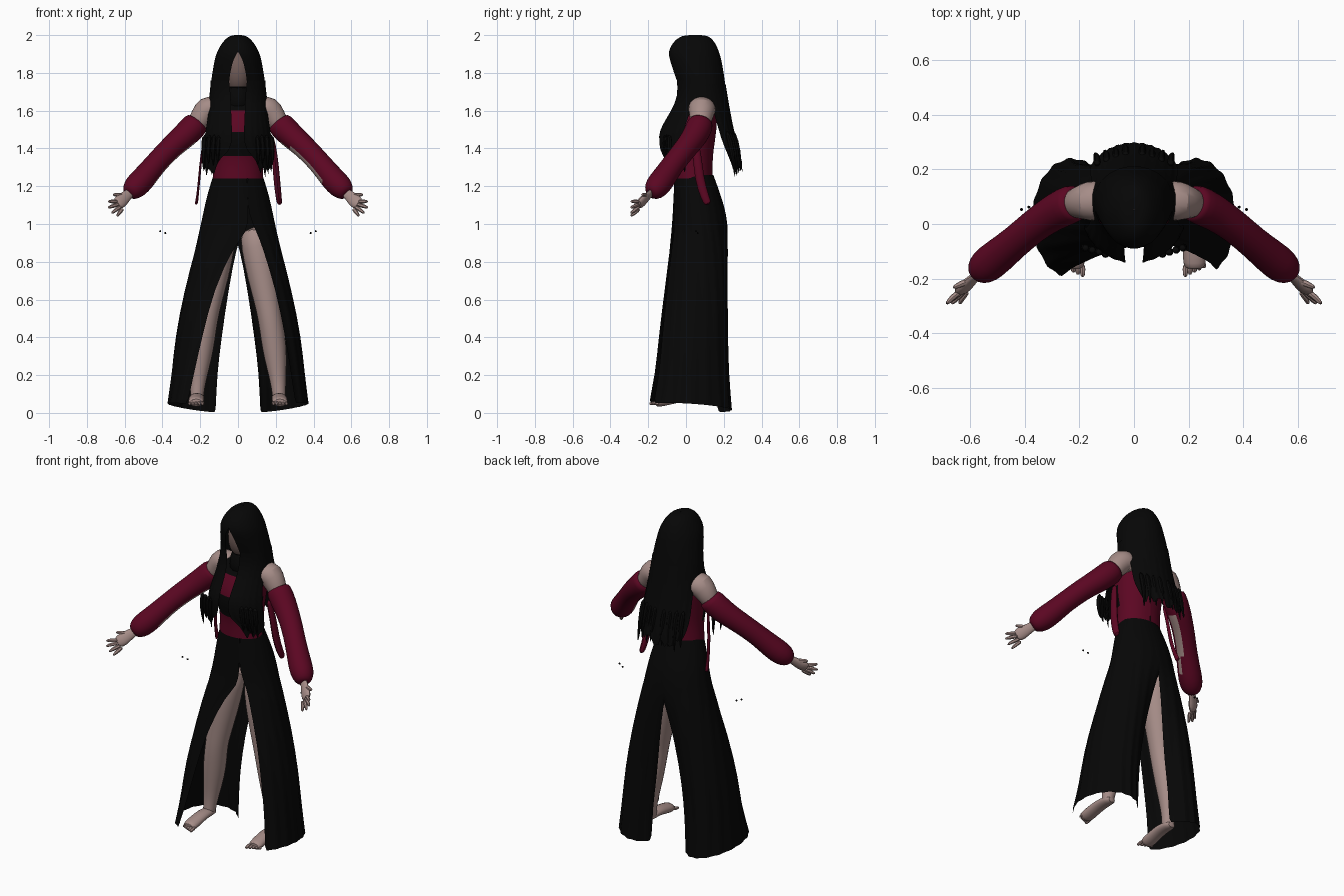
import bpy, bmesh, math, random
from mathutils import Vector

random.seed(4)
if "Cube" in bpy.data.objects:
    bpy.data.objects.remove(bpy.data.objects["Cube"])


def material(name, rgb):
    m = bpy.data.materials.new(name)
    m.use_nodes = True
    m.diffuse_color = (*rgb, 1)
    m.node_tree.nodes["Principled BSDF"].inputs["Base Color"].default_value = (*rgb, 1)
    return m


BLACK = material("black", (.002, .002, .002))
CRIMSON = material("crimson", (.105, .002, .016))
SKIN = material("skin", (.38, .265, .245))
FACE = material("dusky skin", (.16, .105, .095))


def finish(name, bm, mats, rule=None, subdiv=1):
    """Turn a bmesh into a smooth object; rule(face) picks the material slot."""
    bmesh.ops.recalc_face_normals(bm, faces=bm.faces)
    bm.normal_update()
    for f in bm.faces:
        f.material_index = rule(f) if rule else 0
    mesh = bpy.data.meshes.new(name)
    bm.to_mesh(mesh)
    bm.free()
    for m in mats:
        mesh.materials.append(m)
    ob = bpy.data.objects.new(name, mesh)
    bpy.context.collection.objects.link(ob)
    bpy.context.view_layer.objects.active = ob
    bpy.ops.object.select_all(action='DESELECT')
    ob.select_set(True)
    bpy.ops.object.shade_smooth_by_angle(angle=math.radians(50))
    if subdiv:
        ob.modifiers.new("Smooth", 'SUBSURF').levels = subdiv
    return ob


def bridge(bm, rows, closed=False):
    for a, b in zip(rows, rows[1:]):
        n = len(a)
        for j in range(n if closed else n - 1):
            k = (j + 1) % n
            bm.faces.new((a[j], a[k], b[k], b[j]))


def shell(name, levels, mats, s=1, n=20, fold=0, jag=0, hem=0, rule=None):
    """Open sheet through elliptical arcs: z, outer x, inner x, front y, back y, angles."""
    bm = bmesh.new()
    rows = []
    for i, (z, out, inn, y0, y1, a0, a1) in enumerate(levels):
        t = i / (len(levels) - 1)
        last = i == len(levels) - 1
        row = []
        for j in range(n + 1):
            a = math.radians(a0 + (a1 - a0) * j / n)
            w = 1 + fold * t * math.cos(j * 2.1)
            x = (out + inn) / 2 + (out - inn) / 2 * w * math.sin(a)
            y = (y0 + y1) / 2 - (y1 - y0) / 2 * w * math.cos(a)
            dz = (hem * math.cos(a - 1) - jag * random.random()) if last else 0
            row.append(bm.verts.new((s * x, y, z + dz)))
        rows.append(row)
    bridge(bm, rows)
    return finish(name, bm, mats, rule)


def tube(name, path, mats, s=1, sides=10, fu=1, fv=1, rule=None):
    """Capped tube along points x, y, z, radius, optionally flattened."""
    bm = bmesh.new()
    pts = [Vector((s * p[0], p[1], p[2])) for p in path]
    rows = []
    for i, p in enumerate(pts):
        t = (pts[min(i + 1, len(pts) - 1)] - pts[max(i - 1, 0)]).normalized()
        ref = Vector((1, 0, 0)) if abs(t.y) > .8 else Vector((0, 1, 0))
        u = t.cross(ref).normalized()
        v = t.cross(u)
        r = path[i][3]
        rows.append([bm.verts.new(p + u * r * fu * math.cos(a) + v * r * fv * math.sin(a))
                     for a in (math.tau * j / sides for j in range(sides))])
    bridge(bm, rows, True)
    bm.faces.new(rows[0])
    bm.faces.new(rows[-1])
    return finish(name, bm, mats, rule)


def torso_colour(f):
    c = f.calc_center_median()
    front = c.y < .04
    if c.z < 1.59:
        return 2 if front and 1.36 < c.z < 1.49 else 0
    return 2 if front and abs(c.x) < .11 else 1


# Bodice with a dark bust band, a dark collar in front and bare skin above
torso = [(1.24, .135, -.065, .14), (1.3, .132, -.065, .14), (1.36, .132, -.068, .142),
         (1.42, .142, -.09, .15), (1.49, .148, -.09, .16), (1.55, .155, -.068, .165),
         (1.6, .15, -.04, .16), (1.65, .12, -.01, .14), (1.68, .05, .01, .1)]
shell("bodice", [(z, w, -w, a, b, -180, 180) for z, w, a, b in torso], [CRIMSON, SKIN, BLACK],
      n=24, rule=torso_colour)
tube("neck_cover", [(0, .04, 1.6, .082), (0, .04, 1.66, .072), (0, .04, 1.75, .065)], [BLACK])

# Head with a dark lower-face mask
bm = bmesh.new()
bmesh.ops.create_uvsphere(bm, u_segments=20, v_segments=14, radius=1)
for v in bm.verts:
    v.co = Vector((v.co.x * .085, .06 + v.co.y * .1, 1.81 + v.co.z * .13))
finish("head", bm, [FACE, BLACK], lambda f: int(f.calc_center_median().z < 1.735), 0)

# Hair: crown, back sheet and front locks
crown = [(2.0, .001, .05, .054, 0), (2.0, .03, -.005, .1, -3), (1.99, .055, -.035, .128, -3),
         (1.96, .085, -.072, .155, -3), (1.91, .112, -.093, .176, -2), (1.88, .122, -.09, .185, 11),
         (1.8, .137, -.07, .2, 18), (1.72, .148, -.038, .21, 20), (1.66, .155, -.045, .217, 18)]
shell("hair_crown", [(z, w, -w, a, b, g, 360 - g) for z, w, a, b, g in crown], [BLACK],
      n=36, fold=.01)
back = [(1.74, .145, -.04, .21, 95), (1.6, .162, -.04, .232, 112), (1.45, .175, 0, .262, 114),
        (1.38, .175, .03, .285, 117), (1.34, .16, .05, .298, 122)]
shell("hair_back", [(z, w, -w, a, b, g, 360 - g) for z, w, a, b, g in back], [BLACK],
      n=30, fold=.03, jag=.07)
locks = [(1.76, .145, -.055, .2, 18, 100), (1.68, .152, -.045, .2, 15, 85),
         (1.6, .16, -.08, .21, 13, 74), (1.52, .175, -.13, .21, 11, 74),
         (1.47, .182, -.146, .2, 9, 76), (1.385, .19, -.14, .2, 12, 76),
         (1.35, .19, -.13, .2, 30, 76), (1.3, .185, -.115, .2, 40, 74)]
for s, side in ((1, "left"), (-1, "right")):
    shell(side + "_front_hair", [(z, w, -w, a, b, g, h) for z, w, a, b, g, h in locks],
          [BLACK], s, n=16, fold=.02, jag=.05)
    for i in range(4):
        x = .03 + .035 * i
        d = random.random() * .04
        tube(f"{side}_back_strand_{i}", [(x, .255 - x * .3, 1.5, .018), (x, .29 - x * .3, 1.38, .016),
             (x + .01, .3 - x * .3, 1.28 - d, .003)], [BLACK], s, 6)
        x = .1 + .025 * i
        y = -.14 + x * .3
        tube(f"{side}_front_strand_{i}", [(x, y, 1.48, .02), (x + .01, y, 1.38, .016),
             (x + .005, y + .015, 1.31 - .015 * i + d, .003)], [BLACK], s, 6)

# Split skirt: z, outer x, inner x, left slit x, right slit x, back edge x, front y, back y
skirt = [(1.26, .13, -.13, .05, -.05, -.03, -.06, .145), (1.15, .165, -.165, .05, -.05, -.03, -.066, .185),
         (1.05, .185, -.185, .055, -.055, -.03, -.07, .215), (.95, .207, -.2, .1, -.045, -.025, -.078, .222),
         (.89, .222, -.1, .125, .02, .005, -.085, .222), (.65, .283, 0, .2, .13, .05, -.11, .222),
         (.4, .333, .05, .25, .19, .085, -.14, .22), (.2, .352, .07, .28, .235, .11, -.16, .225),
         (.028, .372, .08, .3, .265, .115, -.2, .24)]
for s, side in ((1, "left"), (-1, "right")):
    rows = []
    for z, out, inn, fl, fr, b, y0, y1 in skirt:
        c, r = (out + inn) / 2, (out - inn) / 2
        a0 = math.degrees(math.asin(((fl if s > 0 else fr) - c) / r))
        a1 = 180 - math.degrees(math.asin((b - c) / r))
        rows.append((z, out, inn, y0, y1, a0, a1))
    shell(side + "_skirt_panel", rows, [BLACK], s, n=28, fold=.035, hem=.025)


def sleeve_slit(s):
    """Bare strip along the lower inside of the sleeve, turned forward on the left."""
    d = Vector((-.78, -.42, -.46)) if s > 0 else Vector((.73, 0, -.68))
    d.normalize()
    return lambda f: int(f.normal.dot(d) > .93 and 1.24 < f.calc_center_median().z < 1.42)


for s, side in ((1, "left"), (-1, "right")):
    # Bare shoulder and gathered sleeve with a slit
    tube(side + "_shoulder", [(.08, .08, 1.59, .06), (.13, .085, 1.61, .075), (.165, .085, 1.61, .077),
         (.195, .08, 1.565, .062), (.24, .07, 1.49, .05)], [SKIN], s, 12)
    tube(side + "_sleeve", [(.21, .08, 1.545, .06), (.222, .077, 1.528, .073), (.28, .05, 1.47, .07),
         (.32, .025, 1.435, .065), (.37, -.01, 1.39, .062), (.44, -.07, 1.315, .06),
         (.5, -.12, 1.24, .067), (.545, -.155, 1.195, .068), (.57, -.178, 1.17, .05),
         (.58, -.19, 1.16, .03)], [CRIMSON, SKIN], s, 16, rule=sleeve_slit(s))
    # Hand
    tube(side + "_palm", [(.555, -.17, 1.18, .027), (.59, -.2, 1.15, .03), (.62, -.23, 1.12, .043),
         (.645, -.255, 1.1, .034)], [SKIN], s, 8, fv=.5)
    for i, (x, z) in enumerate(((.688, 1.12), (.69, 1.085), (.67, 1.055), (.64, 1.04))):
        bx, bz = .645 - .009 * i, 1.118 - .012 * i
        tube(f"{side}_finger_{i}", [(bx - .01, -.245, bz, .013), ((bx + x) / 2, -.27, (bz + z) / 2, .013),
             (x, -.295, z, .008)], [SKIN], s, 6)
    tube(side + "_thumb", [(.595, -.205, 1.15, .015), (.635, -.22, 1.155, .014),
         (.665, -.235, 1.155, .008)], [SKIN], s, 6)
    # Leg and foot
    tube(side + "_leg", [(.085, .07, .99, .08), (.1, .06, .88, .088), (.125, .05, .74, .083),
         (.155, .04, .58, .07), (.17, .035, .5, .066), (.185, .045, .4, .068), (.198, .05, .3, .064),
         (.212, .045, .17, .043), (.217, .035, .1, .037), (.218, .03, .06, .036)], [SKIN], s, 12)
    tube(side + "_foot", [(.216, .075, .07, .025), (.217, .04, .08, .038), (.218, -.03, .083, .042),
         (.22, -.09, .07, .044), (.222, -.145, .058, .045), (.222, -.165, .055, .036)],
         [SKIN], s, 10, fu=.65)
    for i in range(5):
        x = .188 + .017 * i
        tip = -.195 + .008 * i
        tube(f"{side}_toe_{i}", [(x, -.145, .055, .012), (x, tip + .015, .05, .012), (x, tip, .047, .008)],
             [SKIN], s, 6)
    # Hanging ribbon and small loose beads
    wide, thick = (1, .7) if s > 0 else (.5, .5)
    tube(side + "_ribbon", [(.175, .04, 1.48, .02 * wide), (.195, .06, 1.36, .025 * wide),
         (.205, .07, 1.24, .028 * wide), (.215, .1, 1.14, .025 * wide), (.222, .12, 1.1, .022)],
         [CRIMSON], s, 8, fu=thick)
    for i, (x, y, z) in enumerate(((.385, .062, .952), (.412, .053, .962))):
        tube(f"{side}_bead_{i}", [(x - .006, y, z, .004), (x, y, z, .007), (x + .006, y, z, .004)],
             [BLACK], s, 6)
